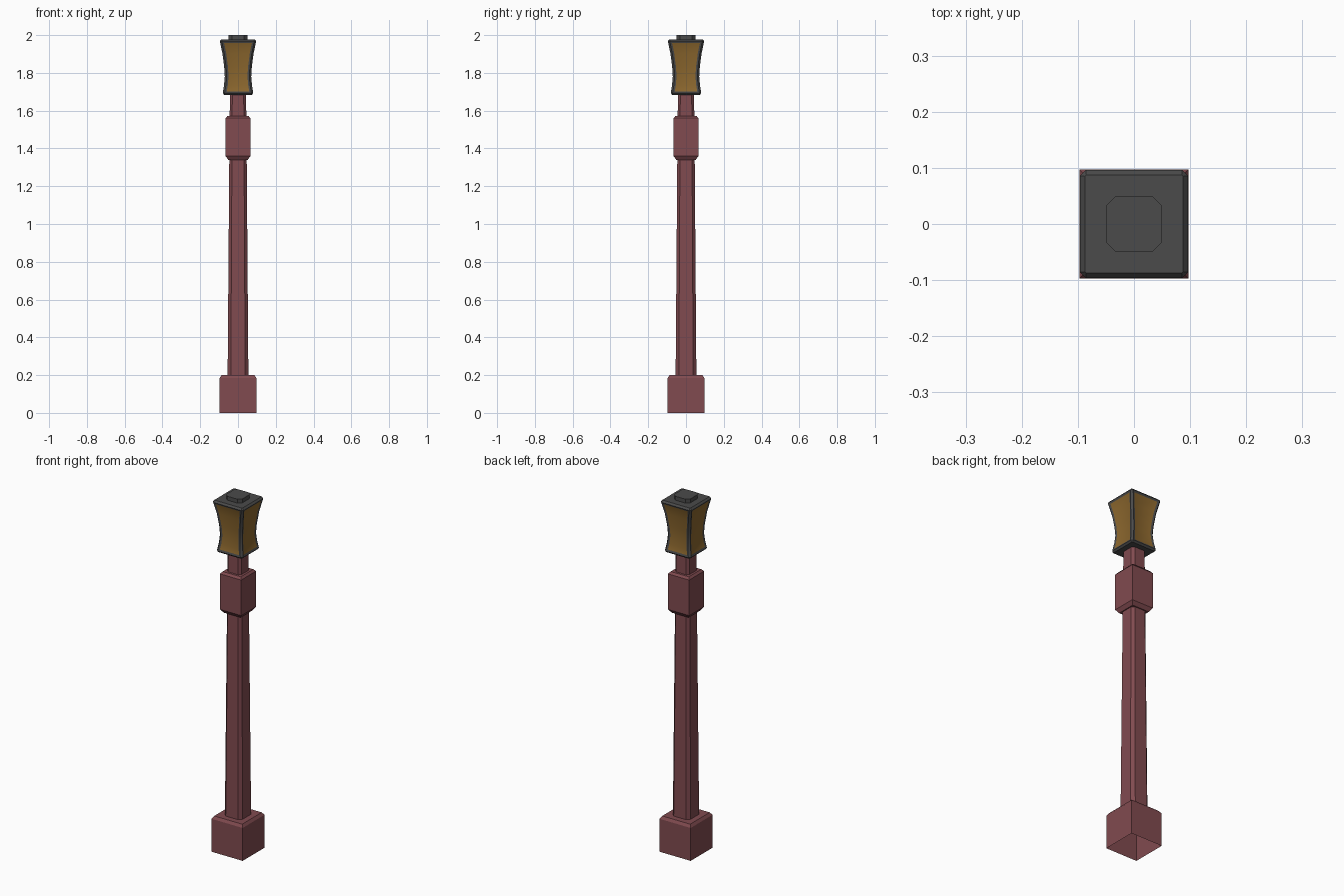
import bpy
import bmesh

cube = bpy.data.objects.get("Cube")
if cube:
    bpy.data.objects.remove(cube, do_unlink=True)


def material(name, rgb):
    m = bpy.data.materials.new(name)
    m.use_nodes = True
    m.diffuse_color = (*rgb, 1)
    m.node_tree.nodes["Principled BSDF"].inputs["Base Color"].default_value = (*rgb, 1)
    return m


RED = material("dusty red paint", (0.22, 0.07, 0.08))
IRON = material("dark iron", (0.07, 0.07, 0.07))
GLASS = material("amber glass", (0.26, 0.135, 0.027))


def outline(half, cut):
    """Square outline, with its corners cut off when cut is above zero."""
    corners = [(1, -1), (1, 1), (-1, 1), (-1, -1)]
    if not cut:
        return [(x * half, y * half) for x, y in corners]
    s = half - cut
    pts = []
    for x, y in corners:
        pair = [(x * s, y * half), (x * half, y * s)]
        pts += pair if x * y < 0 else pair[::-1]
    return pts


def loft(name, rings, mats, cap_bottom=True, cap_top=True):
    """Stack square rings given as (z, half width, corner cut)."""
    bm = bmesh.new()
    loops = [[bm.verts.new((x, y, z)) for x, y in outline(h, c)] for z, h, c in rings]
    n = len(loops[0])
    for low, high in zip(loops, loops[1:]):
        for i in range(n):
            j = (i + 1) % n
            bm.faces.new((low[i], low[j], high[j], high[i]))
    if cap_bottom:
        bm.faces.new(loops[0][::-1])
    if cap_top:
        bm.faces.new(loops[-1])
    bm.normal_update()
    mesh = bpy.data.meshes.new(name)
    for m in mats:
        mesh.materials.append(m)
    obj = bpy.data.objects.new(name, mesh)
    bpy.context.collection.objects.link(obj)
    return obj, bm


def solid(name, rings, mat, **caps):
    obj, bm = loft(name, rings, [mat], **caps)
    bm.to_mesh(obj.data)
    bm.free()


# Post: hollow base block, tapered shaft, collar and neck
solid("base_block", [(0, 0.097, 0), (0.185, 0.097, 0), (0.2, 0.087, 0)],
      RED, cap_bottom=False)
solid("shaft", [(0.19, 0.055, 0.017), (1.36, 0.046, 0.014)], RED)
solid("collar", [(1.34, 0.052, 0), (1.36, 0.066, 0),
                 (1.56, 0.066, 0), (1.572, 0.056, 0)], RED)
solid("neck", [(1.56, 0.044, 0.013), (1.69, 0.043, 0.013)], RED)

# Lantern: waisted frame with chamfered edges
BOTTOM, TOP = 1.693, 1.968
profile = [(BOTTOM, 0.081), (1.735, 0.074), (1.78, 0.07),
           (1.83, 0.073), (1.9, 0.082), (TOP, 0.096)]
rings = [(1.684, 0.073, 0.002)] + [(z, h, 0.01) for z, h in profile]
rings.append((1.978, 0.087, 0.002))
lantern, bm = loft("lantern", rings, [IRON, GLASS])

# Lantern panes: recessed into each of the four broad sides
for axis in (0, 1):
    for sign in (-1, 1):
        side = [f for f in bm.faces if f.normal[axis] * sign > 0.9
                and BOTTOM < f.calc_center_median().z < TOP]
        bmesh.ops.inset_region(bm, faces=side, thickness=0.01, depth=-0.003,
                               use_boundary=True, use_even_offset=True)
        for f in side:
            f.material_index = 1
bm.to_mesh(lantern.data)
bm.free()

# Lantern cap: low octagonal plug
solid("lantern_cap", [(1.97, 0.05, 0.018), (2.0, 0.05, 0.018)], IRON)

# Soften the curved panes while keeping the chamfers crisp
bpy.ops.object.select_all(action="DESELECT")
lantern.select_set(True)
bpy.context.view_layer.objects.active = lantern
bpy.ops.object.shade_smooth_by_angle(angle=0.4)
